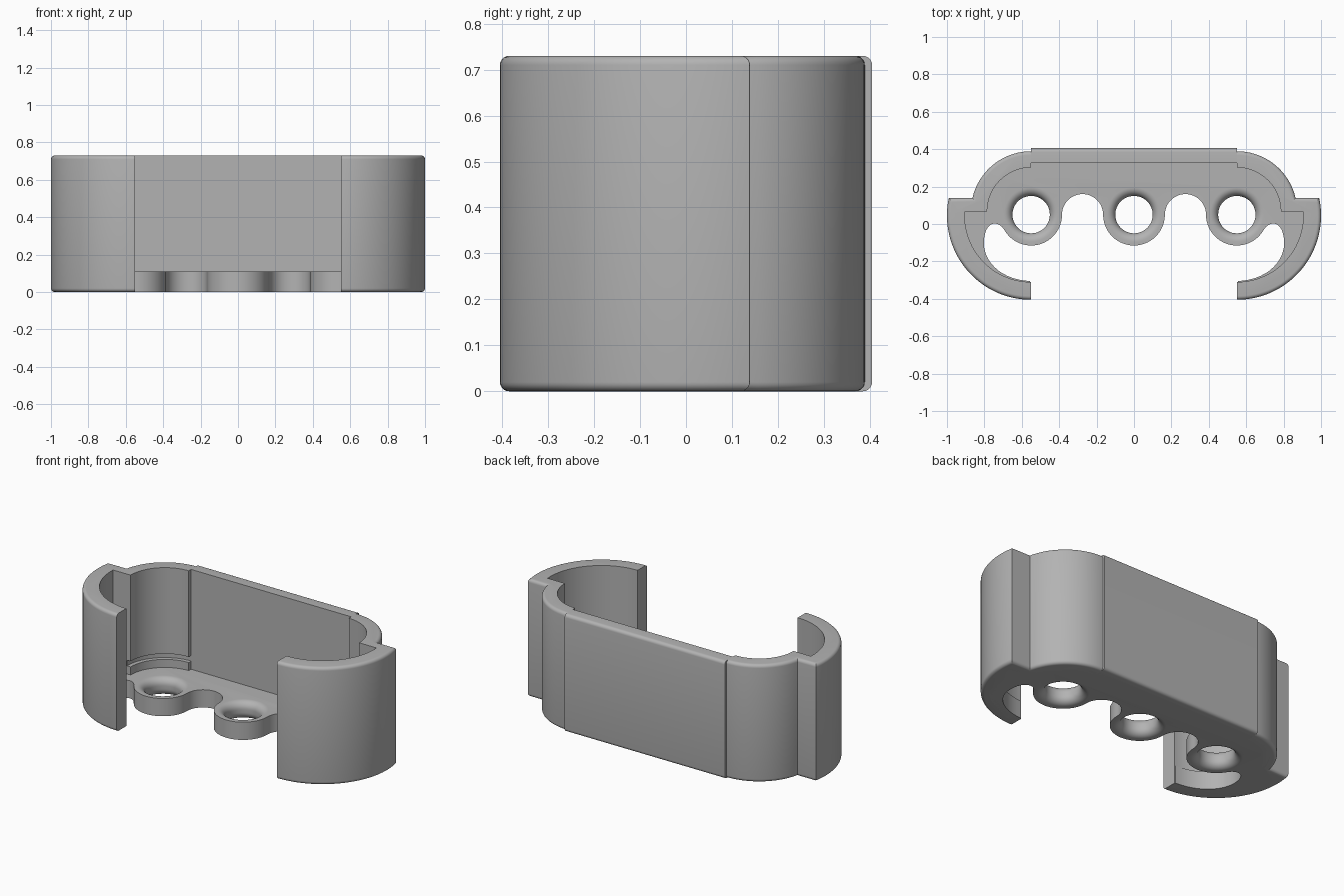
import bpy, bmesh
from math import sin, cos, radians, pi
from mathutils import Vector
from mathutils.geometry import interpolate_bezier

if "Cube" in bpy.data.objects:
    bpy.data.objects.remove(bpy.data.objects["Cube"])

HEIGHT = 0.73
FLOOR = 0.11
SIDE = 0.55          # x of the end centres
CORNER_Y = 0.067     # centre of the rear corner walls
ARM_Y = 0.045        # centre of the front arms and the holes
EDGE = 0.02

grey = bpy.data.materials.new("grey plastic")
grey.use_nodes = True
grey.diffuse_color = (0.45, 0.45, 0.45, 1)
grey.node_tree.nodes["Principled BSDF"].inputs["Base Color"].default_value = grey.diffuse_color


def arc(cx, cy, r, start, end, n=24):
    angles = [radians(start + (end - start) * i / n) for i in range(n + 1)]
    return [(cx + r * cos(a), cy + r * sin(a)) for a in angles]


def bezier(*points, n=14):
    p, h1, h2, q = [Vector((x, y, 0)) for x, y in points]
    return [(v.x, v.y) for v in interpolate_bezier(p, h1, h2, q, n)]


def add_object(name, bm):
    bmesh.ops.recalc_face_normals(bm, faces=bm.faces)
    mesh = bpy.data.meshes.new(name)
    bm.to_mesh(mesh)
    bm.free()
    mesh.materials.append(grey)
    obj = bpy.data.objects.new(name, mesh)
    bpy.context.collection.objects.link(obj)
    return obj


def prism(name, outline, z0, z1, rounded=0):
    """Extrude an outline; round the rims of its first edges."""
    bm = bmesh.new()
    low, high = [[bm.verts.new((x, y, z)) for x, y in outline] for z in (z0, z1)]
    bm.faces.new(low)
    bm.faces.new(high)
    count = len(outline)
    for i in range(count):
        j = (i + 1) % count
        bm.faces.new((low[i], low[j], high[j], high[i]))
    if rounded:
        bmesh.ops.recalc_face_normals(bm, faces=bm.faces)
        rims = [bm.edges.get((ring[i], ring[i + 1])) for ring in (low, high) for i in range(rounded)]
        bmesh.ops.bevel(bm, geom=rims, offset=EDGE, segments=5, profile=0.5, affect='EDGES')
    return add_object(name, bm)


def lathe(name, cx, cy, profile, n=48):
    """Spin a closed (radius, z) profile into a solid ring or spindle."""
    bm = bmesh.new()
    rings = [[bm.verts.new((cx + r * cos(2 * pi * k / n), cy + r * sin(2 * pi * k / n), z))
              for k in range(n)] for r, z in profile]
    for a, b in zip(rings, rings[1:]):
        for k in range(n):
            m = (k + 1) % n
            bm.faces.new((a[k], a[m], b[m], b[k]))
    bm.faces.new(rings[0])
    bm.faces.new(rings[-1])
    return add_object(name, bm)


def cut(obj, cutter):
    mod = obj.modifiers.new("cut", 'BOOLEAN')
    mod.operation = 'DIFFERENCE'
    mod.solver = 'EXACT'
    mod.object = cutter
    bpy.context.view_layer.objects.active = obj
    bpy.ops.object.modifier_apply(modifier=mod.name)
    bpy.data.objects.remove(cutter)


# Side clips: rear corner wall, step and front arm in one outline
outer = arc(SIDE, ARM_Y, 0.45, -90, 12, 40) + arc(SIDE, CORNER_Y, 0.322, 13, 90)
inner = arc(SIDE, CORNER_Y, 0.235, 90, 0) + arc(SIDE, ARM_Y, 0.355, 3.5, -90, 40)
groove = arc(SIDE, CORNER_Y, 0.26, -5, 90) + arc(SIDE, CORNER_Y, 0.21, 90, -5)
parts = []
for side, sign in (("left", 1), ("right", -1)):
    clip = prism(side + "_clip", [(sign * x, y) for x, y in outer + inner],
                 0, HEIGHT, rounded=len(outer) - 1)
    # Shallow groove just above the floor lip
    cut(clip, prism("groove_cutter", [(sign * x, y) for x, y in groove], 0.16, 0.195))
    parts.append(clip)

# Back plate, with its outer rims rounded
parts.append(prism("back_plate", [(SIDE, 0.405), (-SIDE, 0.405), (-SIDE, 0.325), (SIDE, 0.325)],
                   0, HEIGHT, rounded=1))

# Floor: scalloped front edge, end slots, and a rim buried in the walls
half = (arc(0, 0.05, 0.165, -90, 0) + arc(0.275, 0.05, 0.11, 180, 0)[1:]
        + arc(SIDE, 0.05, 0.165, 180, 327)[1:]
        + bezier((0.69, -0.04), (0.715, 0.02), (0.80, 0.03), (0.803, -0.10))[1:]
        + bezier((0.803, -0.10), (0.803, -0.21), (0.70, -0.30), (0.555, -0.305))[1:]
        + arc(SIDE, ARM_Y, 0.40, -88, 6)
        + arc(SIDE, CORNER_Y, 0.28, 8, 90) + [(SIDE, 0.36)])
floor = prism("floor", half + [(-x, y) for x, y in reversed(half[1:])], 0, FLOOR)

# Three holes with rounded mouths
ROUND, BORE = 0.045, 0.1
lower = [(BORE + ROUND * (1 - sin(a)), ROUND * (1 - cos(a)))
         for a in [pi / 2 * i / 8 for i in range(9)]]
mouth = BORE + ROUND
spindle = ([(mouth, -0.05)] + lower
           + [(r, FLOOR - z) for r, z in reversed(lower)] + [(mouth, FLOOR + 0.05)])
for x in (-SIDE, 0, SIDE):
    cut(floor, lathe("hole_cutter", x, 0.05, spindle))
parts.append(floor)

# Smooth shading with crisp corners
bpy.ops.object.select_all(action='DESELECT')
for obj in parts:
    obj.select_set(True)
bpy.context.view_layer.objects.active = floor
bpy.ops.object.shade_smooth_by_angle(angle=radians(30))
